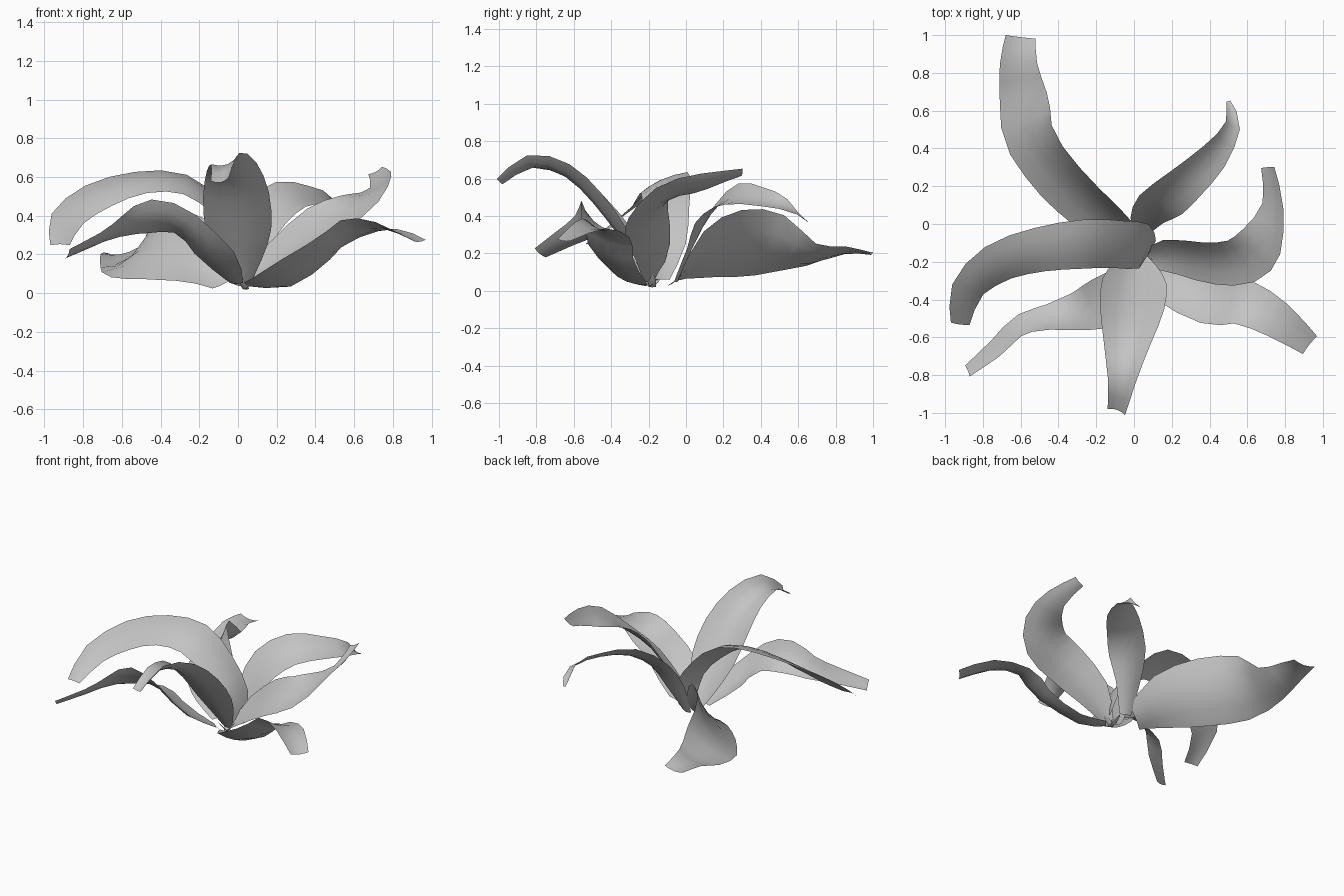
import bpy
import bmesh
import math
from mathutils import Vector

old_cube = bpy.data.objects.get("Cube")
if old_cube:
    bpy.data.objects.remove(old_cube, do_unlink=True)

# One matte grey for the whole plant
grey = bpy.data.materials.new("leaf_grey")
grey.use_nodes = True
grey.diffuse_color = (0.55, 0.55, 0.55, 1)
shader = grey.node_tree.nodes["Principled BSDF"]
shader.inputs["Base Color"].default_value = grey.diffuse_color
shader.inputs["Roughness"].default_value = 0.8

CENTIMETRE = 0.01
ACROSS = (-1, -0.5, 0, 0.5, 1)


def spline(before, start, end, after, t):
    """Smooth interpolation between two stations of a leaf."""
    return [0.5 * (2 * b + (c - a) * t
                   + (2 * a - 5 * b + 4 * c - d) * t ** 2
                   + (3 * b - a - 3 * c + d) * t ** 3)
            for a, b, c, d in zip(before, start, end, after)]


def refine(stations, steps=2):
    """Add stations so that the leaf bends softly."""
    last = len(stations) - 1
    result = []
    for i in range(last):
        near = [stations[max(0, min(last, i + k))] for k in (-1, 0, 1, 2)]
        result += [spline(*near, s / steps) for s in range(steps)]
    return result + [stations[last]]


def add_leaf(name, stations, cup=0.1):
    """Thin blade along stations of (x, y, z, half width, roll in degrees)."""
    rows = refine(stations)
    path = [Vector(row[:3]) * CENTIMETRE for row in rows]
    bm = bmesh.new()
    grid = []
    for i, row in enumerate(rows):
        ahead = path[min(i + 1, len(path) - 1)]
        behind = path[max(i - 1, 0)]
        tangent = (ahead - behind).normalized()
        level = Vector((-tangent.y, tangent.x, 0)).normalized()
        upright = tangent.cross(level)
        roll = math.radians(row[4])
        side = level * math.cos(roll) + upright * math.sin(roll)
        normal = tangent.cross(side)
        half = row[3] * CENTIMETRE
        line = []
        for u in ACROSS:
            point = path[i] + side * half * u
            point += normal * half * cup * (2 * u * u - 1)
            point.z = max(point.z, 0)
            line.append(bm.verts.new(point))
        grid.append(line)
    for low, high in zip(grid, grid[1:]):
        for k in range(len(ACROSS) - 1):
            bm.faces.new((low[k], high[k], high[k + 1], low[k + 1]))
    bmesh.ops.recalc_face_normals(bm, faces=bm.faces)
    if sum(face.normal.z for face in bm.faces) < 0:
        bmesh.ops.reverse_faces(bm, faces=bm.faces)
    mesh = bpy.data.meshes.new(name)
    bm.to_mesh(mesh)
    bm.free()
    mesh.materials.append(grey)
    leaf = bpy.data.objects.new(name, mesh)
    bpy.context.collection.objects.link(leaf)
    bpy.ops.object.select_all(action="DESELECT")
    leaf.select_set(True)
    bpy.context.view_layer.objects.active = leaf
    bpy.ops.object.shade_smooth_by_angle(angle=math.radians(50))


# Broad leaf leaning outward at the back right
add_leaf("back_right_leaf", [
    (-6, -6, 6, 9, -35), (-20, 6, 18, 18, -50), (-38, 24, 24, 22, -55),
    (-53, 45, 23, 21, -51), (-58, 67, 18, 14, -25), (-61, 85, 21, 10, -10),
    (-60, 99, 20, 8, 0)])

# Arching leaf that ends in a point at the back left
add_leaf("back_left_leaf", [
    (3, -5, 5, 4, 10), (7, 3, 24, 9, 25), (14, 11, 40, 13, 30),
    (27, 22, 50, 12, 33), (42, 36, 50, 9, 30), (52, 52, 46, 5, 35),
    (50, 65, 37, 1, 0)])

# Low spreading leaf at the front left
add_leaf("front_left_leaf", [
    (6, -21, 4, 5, -10), (20, -31, 6, 13, -18), (42, -41, 20, 14, -20),
    (58, -42, 32, 13, -22), (76, -51, 34, 10, -10), (93, -64, 27, 6, 0)])

# Tall leaf bending over the front
add_leaf("front_leaf", [
    (2, -16, 4, 4, 0), (1, -23, 16, 11, 0), (0, -33, 31, 17, 0),
    (-1, -47, 49, 17, 4), (-3, -63, 63, 13, 12), (-6, -83, 68, 8, 22),
    (-9, -99, 58, 5, 15)], cup=0.2)

# Left leaf whose end curls toward the back
add_leaf("left_leaf", [
    (6, -19, 5, 4, 10), (20, -17, 20, 11, 35), (40, -20, 35, 14, 40),
    (57, -19, 43, 14, 25), (68, -9, 52, 12, -10), (74, 10, 58, 7, -38),
    (71, 30, 63, 4, -30)])

# Right leaf in a high arch with a drooping end
add_leaf("right_leaf", [
    (9, -13, 6, 5, 0), (6, -12, 25, 12, -5), (-8, -11, 43, 13, -15),
    (-27, -11, 57, 14, -22), (-50, -14, 58, 13, -25), (-72, -21, 51, 12, -28),
    (-88, -35, 39, 9, -20), (-92, -53, 25, 5, 0)], cup=-0.07)

# Tilted leaf at the front right
add_leaf("front_right_leaf", [
    (-1, -22, 5, 4, 0), (-13, -40, 20, 14, 3), (-28, -47, 35, 12, 27),
    (-45, -50, 39, 11, 52), (-60, -54, 34, 8, 48), (-73, -66, 27, 6, 40),
    (-88, -78, 20, 4, 40)])

# Short slivers where the leaves meet
for number in range(3):
    turn = math.tau * number / 3
    dx, dy = math.cos(turn), math.sin(turn)
    add_leaf(f"root_sliver_{number}", [
        (4, -18, 2, 2, 0), (4 + 3 * dx, -18 + 3 * dy, 5, 2, 0),
        (4 + 6 * dx, -18 + 6 * dy, 9, 0.5, 0)])
